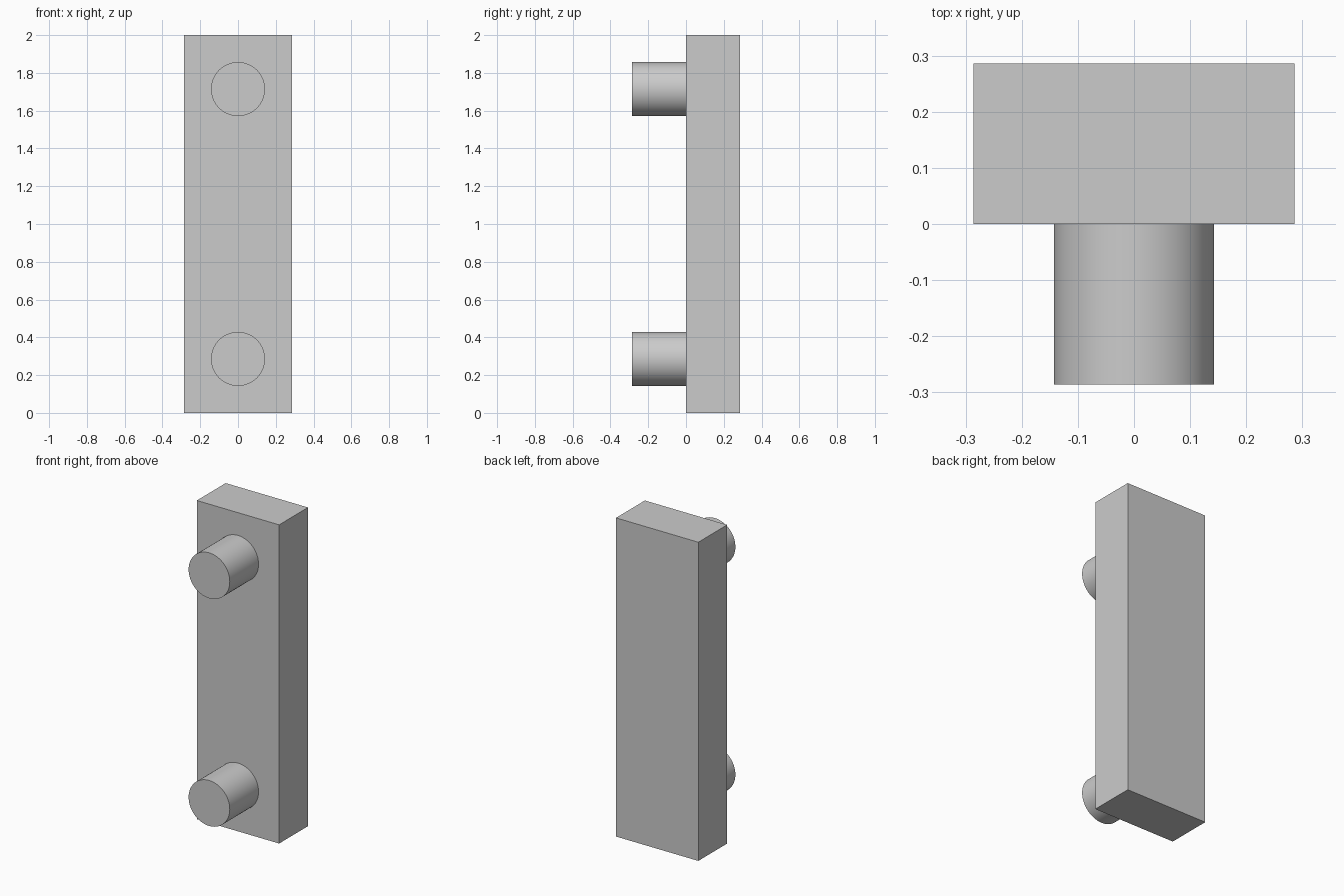
import bpy
import math

cube = bpy.data.objects.get("Cube")
if cube:
    bpy.data.objects.remove(cube, do_unlink=True)

HEIGHT = 2.0
UNIT = HEIGHT / 7      # plate thickness, peg length and peg diameter
EMBED = 0.01           # how far pegs sink into the plate

# Single grey material
grey = bpy.data.materials.new("plain grey")
grey.use_nodes = True
colour = (0.6, 0.6, 0.6, 1)
grey.diffuse_color = colour
grey.node_tree.nodes["Principled BSDF"].inputs["Base Color"].default_value = colour


def finish(name):
    obj = bpy.context.object
    obj.name = name
    obj.data.materials.append(grey)
    return obj


# Upright back plate
bpy.ops.mesh.primitive_cube_add(size=1, location=(0, UNIT / 2, HEIGHT / 2))
plate = finish("back_plate")
plate.scale = (2 * UNIT, UNIT, HEIGHT)
bpy.ops.object.transform_apply(location=False, rotation=False, scale=True)

# Round pegs sticking out of the front
for name, z in (("lower_peg", UNIT), ("upper_peg", HEIGHT - UNIT)):
    bpy.ops.mesh.primitive_cylinder_add(
        vertices=64, radius=UNIT / 2, depth=UNIT + EMBED,
        location=(0, (EMBED - UNIT) / 2, z), rotation=(math.pi / 2, 0, 0))
    finish(name)
    bpy.ops.object.shade_smooth_by_angle(angle=math.radians(30))
